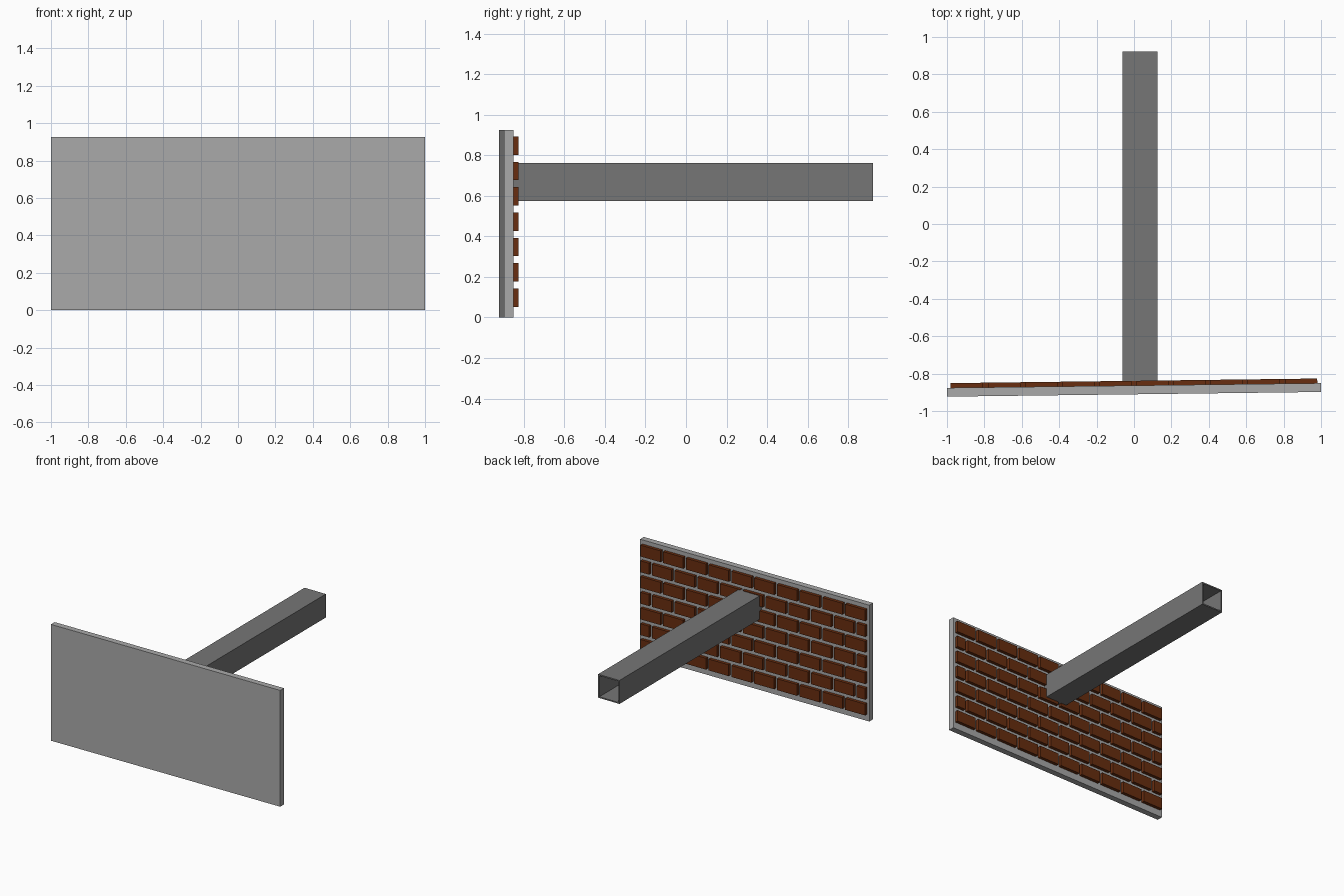
import bpy, bmesh
from mathutils import Matrix, Vector

if "Cube" in bpy.data.objects:
    bpy.data.objects.remove(bpy.data.objects["Cube"])


def material(name, rgb):
    m = bpy.data.materials.new(name)
    m.use_nodes = True
    m.diffuse_color = (*rgb, 1)
    m.node_tree.nodes["Principled BSDF"].inputs["Base Color"].default_value = (*rgb, 1)
    return m


def finish(name, bm, mat, matrix=Matrix()):
    bmesh.ops.recalc_face_normals(bm, faces=bm.faces)
    mesh = bpy.data.meshes.new(name)
    bm.to_mesh(mesh)
    bm.free()
    mesh.materials.append(mat)
    obj = bpy.data.objects.new(name, mesh)
    obj.matrix_world = matrix
    bpy.context.collection.objects.link(obj)
    return obj


def add_box(bm, low, high):
    low, high = Vector(low), Vector(high)
    size = Matrix.Diagonal((*(high - low), 1))
    bmesh.ops.create_cube(bm, size=1, matrix=Matrix.Translation((low + high) / 2) @ size)


wall_grey = material("wall grey", (0.4, 0.4, 0.4))
beam_grey = material("dark beam grey", (0.18, 0.18, 0.18))
brick_red = material("brick red brown", (0.14, 0.027, 0.005))

# Wall panel, turned slightly about the vertical axis
THICK, HEIGHT = 0.047, 0.925
BACK = -0.8635
turn = Matrix.Translation((0, BACK, 0)) @ Matrix.Rotation(0.0125, 4, "Z")
bm = bmesh.new()
add_box(bm, (-1, -THICK, 0), (1, 0, HEIGHT))
finish("wall_panel", bm, wall_grey, turn)

# Running-bond bricks on the back, with half bricks ending every other row
EDGE, GAP, DEPTH = 0.98, 0.025, 0.025
PITCH = (2 * EDGE + GAP) / 10
bm = bmesh.new()
for row in range(7):
    z = 0.0525 + 0.125 * row
    shift = PITCH / 2 if row % 2 else 0
    for i in range(11 if row % 2 else 10):
        start = -EDGE + i * PITCH - shift
        left, right = max(start, -EDGE), min(start + PITCH - GAP, EDGE)
        add_box(bm, (left, -0.002, z), (right, DEPTH, z + 0.09))
finish("bricks", bm, brick_red, turn)

# Hollow square beam, open at the far end
bm = bmesh.new()
HALF, WALL = 0.0935, 0.01
corners = [(-1, -1), (1, -1), (1, 1), (-1, 1)]
rings = []
for half, y in ((HALF, BACK), (HALF, 0.923), (HALF - WALL, 0.923), (HALF - WALL, BACK)):
    rings.append([bm.verts.new((0.033 + sx * half, y, 0.669 + sz * half)) for sx, sz in corners])
for a, b in zip(rings, rings[1:] + rings[:1]):
    for k in range(4):
        n = (k + 1) % 4
        bm.faces.new((a[k], a[n], b[n], b[k]))
finish("hollow_beam", bm, beam_grey)
